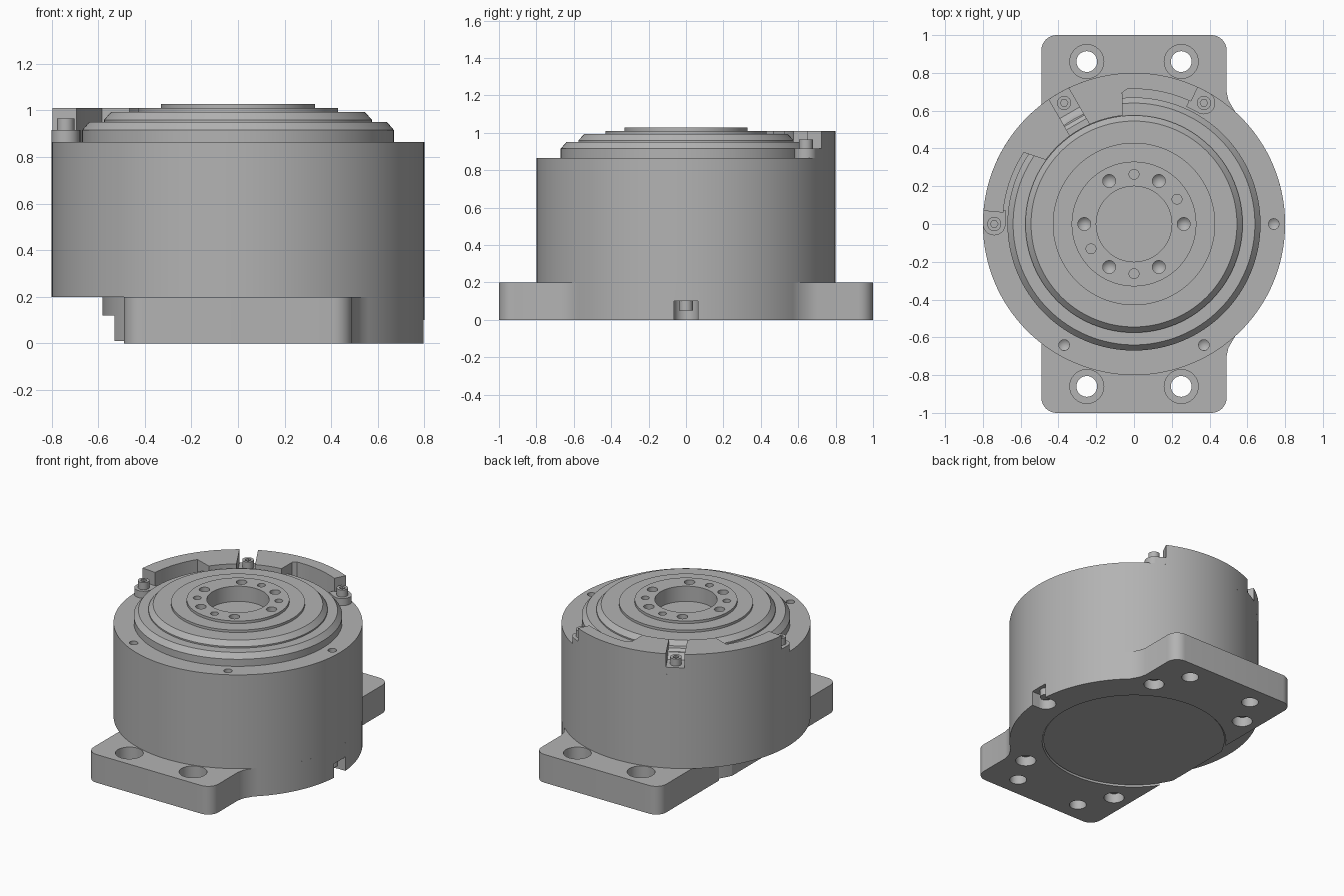
import bpy, bmesh
from math import sin, cos, radians, pi
from mathutils import Matrix

cube = bpy.data.objects.get("Cube")
if cube:
    bpy.data.objects.remove(cube)

GREY = (0.45, 0.45, 0.45, 1)
metal = bpy.data.materials.new("plain grey")
metal.use_nodes = True
metal.diffuse_color = GREY
metal.node_tree.nodes["Principled BSDF"].inputs["Base Color"].default_value = GREY


def polar(r, deg):
    return r * cos(radians(deg)), r * sin(radians(deg))


def arc(r, start, end, steps, cx=0, cy=0):
    pts = [polar(r, start + (end - start) * i / steps) for i in range(steps + 1)]
    return [(cx + x, cy + y) for x, y in pts]


def finish(name, bm):
    bmesh.ops.recalc_face_normals(bm, faces=bm.faces)
    mesh = bpy.data.meshes.new(name)
    bm.to_mesh(mesh)
    bm.free()
    mesh.materials.append(metal)
    ob = bpy.data.objects.new(name, mesh)
    bpy.context.collection.objects.link(ob)
    return ob


def prism(name, outline, z0, z1):
    bm = bmesh.new()
    face = bm.faces.new([bm.verts.new((x, y, z0)) for x, y in outline])
    top = bmesh.ops.extrude_face_region(bm, geom=[face])["geom"]
    bmesh.ops.translate(bm, vec=(0, 0, z1 - z0),
                        verts=[v for v in top if isinstance(v, bmesh.types.BMVert)])
    return finish(name, bm)


def lathe(name, profile, x=0, y=0, segments=32):
    """Closed solid turned from (radius, height) points that start and end on the axis."""
    bm = bmesh.new()
    verts = [bm.verts.new((r, 0, z)) for r, z in profile]
    edges = [bm.edges.new(pair) for pair in zip(verts, verts[1:])]
    bmesh.ops.spin(bm, geom=verts + edges, cent=(0, 0, 0), axis=(0, 0, 1),
                   angle=2 * pi, steps=segments)
    bmesh.ops.remove_doubles(bm, verts=bm.verts, dist=1e-5)
    bmesh.ops.translate(bm, verts=bm.verts, vec=(x, y, 0))
    return finish(name, bm)


def rod(name, r, z0, z1, x=0, y=0, segments=32):
    return lathe(name, [(0, z0), (r, z0), (r, z1), (0, z1)], x, y, segments)


def cut(target, cutters):
    bpy.context.view_layer.objects.active = target
    for cutter in cutters:
        mod = target.modifiers.new("cut", "BOOLEAN")
        mod.operation, mod.solver, mod.object = "DIFFERENCE", "EXACT", cutter
        bpy.ops.object.modifier_apply(modifier=mod.name)
        bpy.data.objects.remove(cutter)


def screw(name, z0, z1, x, y):
    head = rod(name, 0.037, z0, z1, x, y)
    cut(head, [rod("socket", 0.02, z1 - 0.025, z1 + 0.01, x, y, 6)])


R = 0.8
BOLT_R = 0.74
TOP = 0.865

# Round housing with a stepped turntable on top and a blind centre bore
housing = lathe("housing", [
    (0, 0.2), (R, 0.2), (R, TOP), (0.67, TOP), (0.67, 0.915), (0.64, 0.95),
    (0.575, 0.95), (0.575, 0.96), (0.545, 0.993), (0.43, 0.993), (0.43, 1.01),
    (0.33, 1.01), (0.33, 1.028), (0.2, 1.028), (0.2, 0.92), (0, 0.92)], segments=128)
holes = []
for deg in range(0, 360, 60):
    x, y = polar(0.263, deg)
    holes.append(lathe("threaded_hole", [(0, 0.95), (0.034, 0.985), (0.034, 1.1), (0, 1.1)], x, y))
for deg in (30, 90, 210, 270):
    holes.append(rod("pin_hole", 0.026, 1.0, 1.1, *polar(0.263, deg)))
for deg in (0, 240, 300):
    x, y = polar(BOLT_R, deg)
    holes.append(lathe("body_hole", [(0, 0.82), (0.028, 0.84), (0.028, 0.9), (0, 0.9)], x, y))
cut(housing, holes)

# Base flange: rounded ears front and back, flat on one side
right_side = [(0.49, -0.7), (0.5, -0.655)] + arc(R, -48, 48, 40) + [(0.5, 0.655), (0.49, 0.7)]
C = 0.08
outline = (right_side + arc(C, 0, 90, 8, 0.49 - C, 1 - C) + arc(C, 90, 180, 8, C - 0.49, 1 - C)
           + arc(C, 180, 270, 8, C - 0.49, C - 1) + arc(C, 270, 360, 8, 0.49 - C, C - 1))
base = prism("base_flange", outline, 0, 0.2)
cutters = [rod("floor_recess", 0.59, -0.1, 0.19, segments=96)]
for x in (-0.25, 0.25):
    for y in (-0.86, 0.86):
        cutters.append(rod("mount_hole", 0.055, -0.1, 0.3, x, y))
        cutters.append(rod("counterbore", 0.09, 0.1, 0.3, x, y))
for deg in (0, 60, 120, 240, 300):
    cutters.append(rod("bolt_pocket", 0.065, -0.1, 0.1, *polar(BOLT_R, deg)))
cutters.append(prism("side_notch", [(0.74, -0.065), (0.9, -0.065), (0.9, 0.065), (0.74, 0.065)], -0.1, 0.1))
cut(base, cutters)
for deg in (0, 60, 120, 240, 300):
    screw("base_screw", 0.05, 0.102, *polar(BOLT_R, deg))

# Closing disc under the base, trimmed flat at one side
prism("floor_disc", arc(0.582, -155.5, 155.5, 80), 0.01, 0.12)
rod("inner_disc", 0.582, 0.12, 0.2, segments=96)

# Curved guard along the rim, thick in the middle and thin at both ends
guard = prism("guard", arc(R, 65, 175, 40) + arc(0.695, 175, 147, 10) + arc(0.577, 144, 96, 24)
              + arc(0.695, 95, 95.5, 1) + arc(0.715, 93, 65, 10), TOP, 1.01)
notch_bm = bmesh.new()
side = [(0.85, 0.915), (0.68, 0.915), (0.61, 0.965), (0.55, 0.965), (0.55, 1.1), (0.85, 1.1)]
face = notch_bm.faces.new([notch_bm.verts.new((r, -0.06, z)) for r, z in side])
moved = bmesh.ops.extrude_face_region(notch_bm, geom=[face])["geom"]
bmesh.ops.translate(notch_bm, vec=(0, 0.12, 0),
                    verts=[v for v in moved if isinstance(v, bmesh.types.BMVert)])
bmesh.ops.rotate(notch_bm, verts=notch_bm.verts, matrix=Matrix.Rotation(radians(120), 3, "Z"))
cut(guard, [finish("guard_notch", notch_bm)])

# Screw tabs at the guard ends
for deg, inward in ((60, 6), (180, -6)):
    rod("guard_tab", 0.06, TOP, 0.915, *polar(BOLT_R, deg))
    prism("guard_tab_bridge", arc(R, deg, deg + inward, 4) + arc(0.68, deg + inward, deg, 4), TOP, 0.915)
for deg in (60, 120, 180):
    screw("guard_screw", 0.91, 0.965, *polar(BOLT_R, deg))

# Smooth round walls, keep edges crisp
bpy.ops.object.select_all(action="DESELECT")
for ob in bpy.context.collection.objects:
    if ob.type == "MESH" and ob.data.materials and ob.data.materials[0] == metal:
        ob.select_set(True)
        bpy.context.view_layer.objects.active = ob
bpy.ops.object.shade_smooth_by_angle(angle=radians(25))
